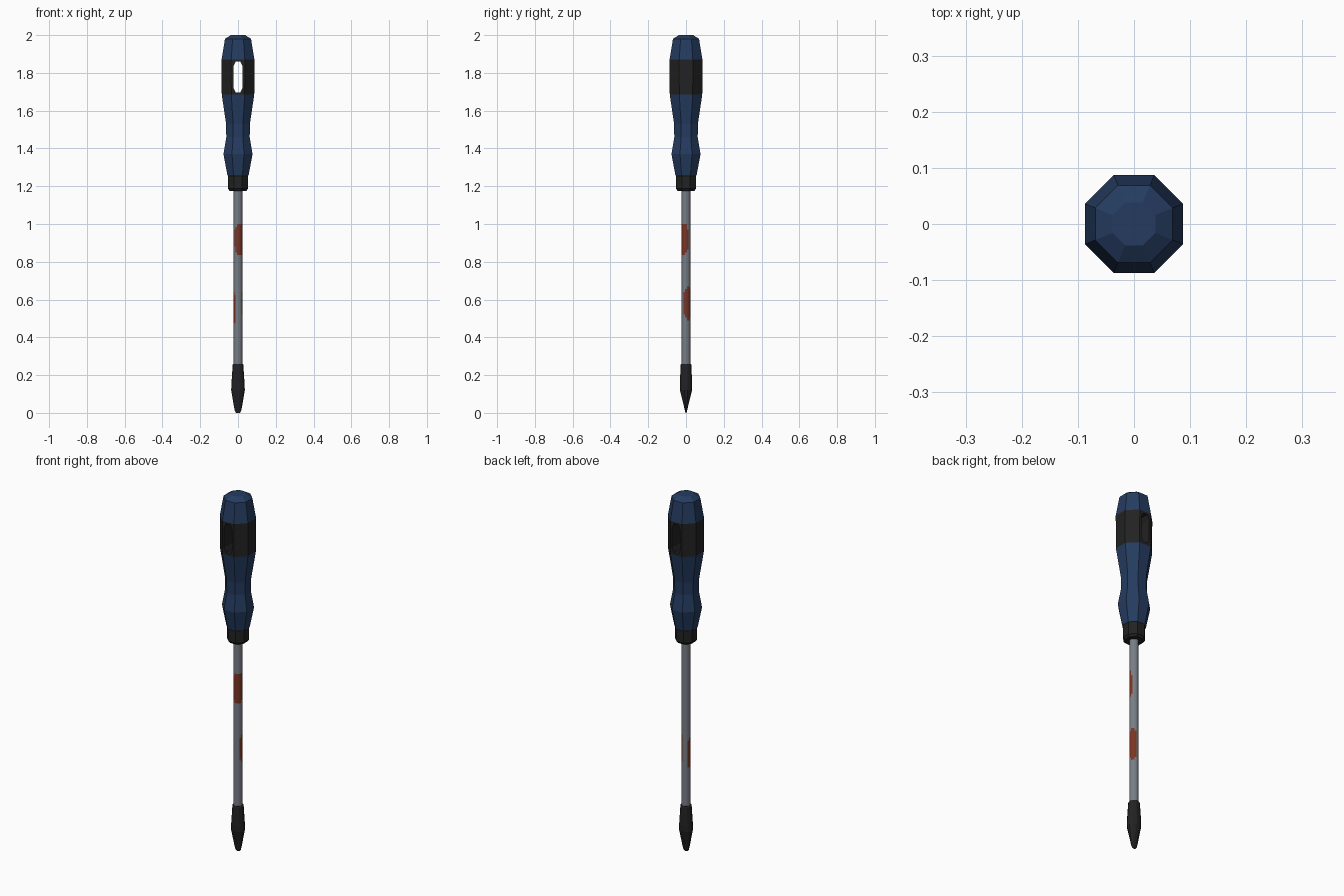
import bpy, bmesh, math

if "Cube" in bpy.data.objects:
    bpy.data.objects.remove(bpy.data.objects["Cube"])


def material(name, rgb):
    m = bpy.data.materials.new(name)
    m.diffuse_color = (*rgb, 1)
    m.use_nodes = True
    m.node_tree.nodes["Principled BSDF"].inputs["Base Color"].default_value = m.diffuse_color
    return m


BLACK = material("black rubber", (0.016, 0.016, 0.016))
BLUE = material("navy blue", (0.018, 0.044, 0.115))
STEEL = material("steel grey", (0.19, 0.21, 0.235))
RUST = material("rust", (0.20, 0.036, 0.018))


def loft(name, rings, sides, mats, rule=None):
    """Stack of rings (z, half width x, half depth y), flats facing the axes."""
    bm = bmesh.new()
    k = 1 / math.cos(math.pi / sides)
    loops = []
    for z, rx, ry in rings:
        loops.append([bm.verts.new((rx * k * math.cos((i + .5) * math.tau / sides),
                                    ry * k * math.sin((i + .5) * math.tau / sides), z))
                      for i in range(sides)])
    for a, b in zip(loops, loops[1:]):
        for i in range(sides):
            j = (i + 1) % sides
            bm.faces.new((a[i], a[j], b[j], b[i]))
    bm.faces.new(loops[0][::-1])
    bm.faces.new(loops[-1])
    if rule:
        for f in bm.faces:
            f.material_index = rule(f.calc_center_median())
    bmesh.ops.recalc_face_normals(bm, faces=bm.faces)
    me = bpy.data.meshes.new(name)
    bm.to_mesh(me)
    bm.free()
    for m in mats:
        me.materials.append(m)
    ob = bpy.data.objects.new(name, me)
    bpy.context.collection.objects.link(ob)
    return ob


# handle: octagonal grip with a black band and a black collar
profile = [(1.175, .044), (1.187, .053), (1.255, .053), (1.258, .056), (1.37, .077),
           (1.46, .062), (1.53, .063), (1.685, .086), (1.87, .087), (1.98, .069), (2.0, .038)]
handle = loft("handle", [(z, r, r) for z, r in profile], 8, [BLACK, BLUE],
              lambda c: 0 if c.z < 1.256 or 1.69 < c.z < 1.87 else 1)

# hanging hole: elongated octagon cut through the band
outline = [(-.012, 1.697), (.012, 1.697), (.025, 1.722), (.025, 1.835),
           (.012, 1.86), (-.012, 1.86), (-.025, 1.835), (-.025, 1.722)]
bm = bmesh.new()
face = bm.faces.new([bm.verts.new((x, -.2, z)) for x, z in outline])
new = bmesh.ops.extrude_face_region(bm, geom=[face])["geom"]
bmesh.ops.translate(bm, vec=(0, .4, 0), verts=[v for v in new if isinstance(v, bmesh.types.BMVert)])
bmesh.ops.recalc_face_normals(bm, faces=bm.faces)
me = bpy.data.meshes.new("hole_cutter")
bm.to_mesh(me)
bm.free()
me.materials.append(BLACK)
cutter = bpy.data.objects.new("hole_cutter", me)
bpy.context.collection.objects.link(cutter)
cutter.hide_render = True
mod = handle.modifiers.new("hole", "BOOLEAN")
mod.operation, mod.solver, mod.object = "DIFFERENCE", "EXACT", cutter
bpy.context.view_layer.objects.active = handle
bpy.ops.object.modifier_apply(modifier=mod.name)
bpy.data.objects.remove(cutter)

# rust patches on the shaft: (angle, half angle, height, half height)
PATCHES = [(305, 85, .92, .082), (190, 52, .555, .085), (25, 55, .58, .085)]


def rust(c):
    ang = math.degrees(math.atan2(c.y, c.x))
    for a, da, z, dz in PATCHES:
        d = (ang - a + 180) % 360 - 180
        if abs(d / da) ** 3 + abs((c.z - z) / dz) ** 3 < 1:
            return 1
    return 0


# shaft
shaft = loft("shaft", [(.25 + .93 * i / 62, .023, .023) for i in range(63)], 16,
             [STEEL, RUST], rust)

# flat blade tip
tip = loft("blade_tip", [(0, .009, .003), (.008, .016, .005), (.03, .021, .010),
                         (.12, .036, .032), (.15, .035, .033), (.255, .028, .028),
                         (.26, .025, .025)], 12, [BLACK])
